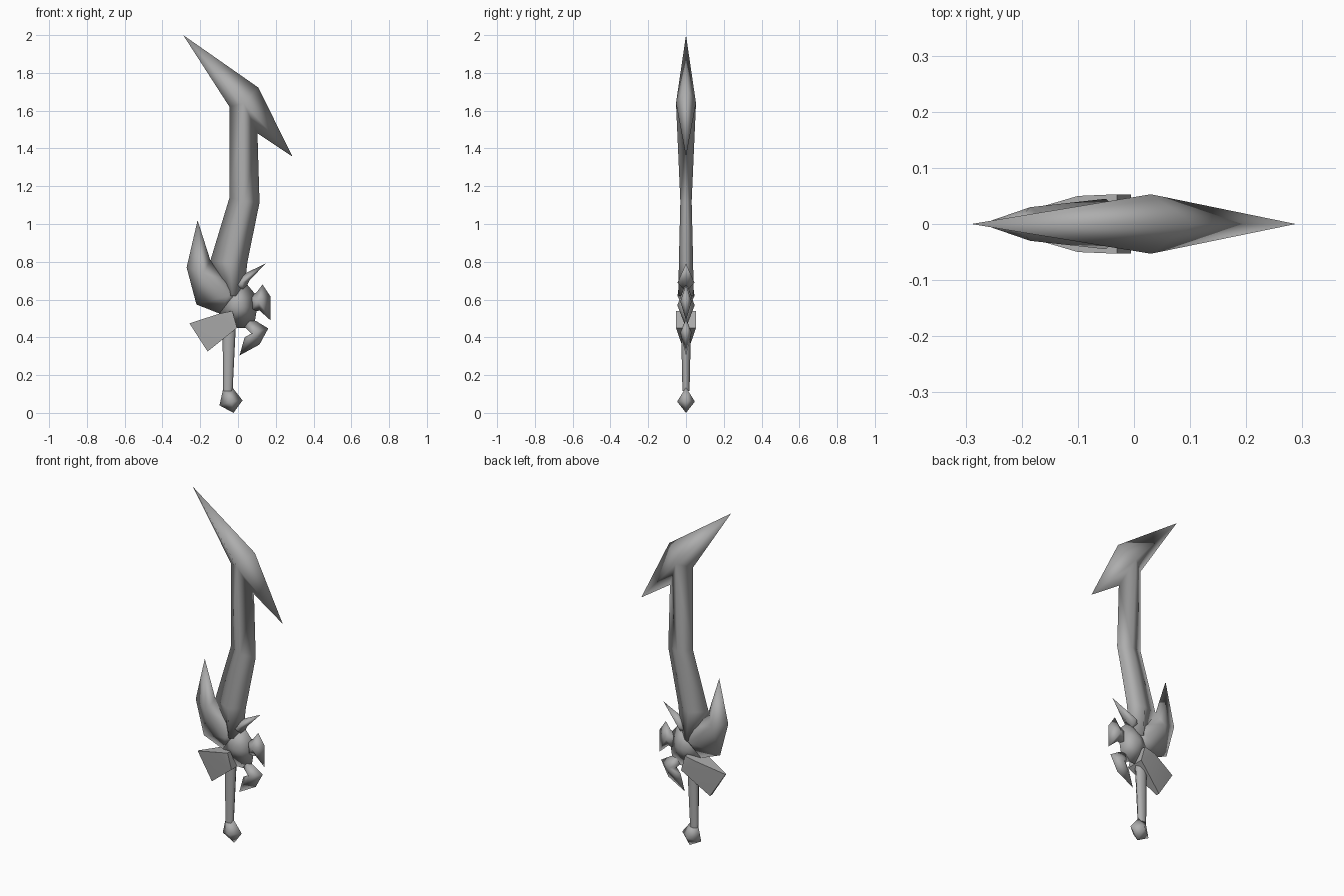
import bpy, bmesh

cube = bpy.data.objects.get("Cube")
if cube:
    bpy.data.objects.remove(cube)

steel = bpy.data.materials.new("grey steel")
steel.use_nodes = True
GREY = (0.42, 0.42, 0.42, 1)
steel.diffuse_color = GREY
steel.node_tree.nodes["Principled BSDF"].inputs["Base Color"].default_value = GREY


def finish(name, bm):
    bmesh.ops.recalc_face_normals(bm, faces=bm.faces)
    for f in bm.faces:
        f.smooth = True
    mesh = bpy.data.meshes.new(name)
    bm.to_mesh(mesh)
    bm.free()
    mesh.materials.append(steel)
    ob = bpy.data.objects.new(name, mesh)
    bpy.context.collection.objects.link(ob)
    return ob


def ridged(name, rim, ridge):
    """Sharp rim (x, z, ridge index) at y = 0, joined to ridge points (x, z, y) on both sides."""
    bm = bmesh.new()
    edge = [bm.verts.new((p[0], 0, p[1])) for p in rim]
    owner = [p[2] if len(p) > 2 else 0 for p in rim]
    for side in (-1, 1):
        top = [bm.verts.new((x, side * y, z)) for x, z, y in ridge]
        for i in range(len(rim)):
            j = (i + 1) % len(rim)
            a, b = owner[i], owner[j]
            bm.faces.new((edge[i], edge[j], top[b]))
            if a != b:
                bm.faces.new((edge[i], top[b], top[a]))
    return finish(name, bm)


# Curved blade with hooked head
ridged("blade",
       [(-.08, .62, 0), (-.146, .807, 1), (-.045, 1.14, 2), (-.045, 1.62, 3),
        (-.29, 2, 3), (.108, 1.722, 3), (.288, 1.357, 3), (.103, 1.48, 3),
        (.114, 1.114, 2), (.05, .8, 1), (.03, .62, 0)],
       [(-.03, .62, .04), (-.04, .79, .038), (.035, 1.12, .03), (.03, 1.64, .053)])

# Guard centre
ridged("guard_core",
       [(-.1, .53), (-.08, .65), (-.03, .69), (.04, .69), (.09, .63),
        (.1, .55), (.09, .49), (.04, .45), (-.03, .45)],
       [(0, .57, .046)])

# Large swept wing beside the blade
ridged("guard_wing",
       [(-.214, 1.02, 1), (-.272, .77, 1), (-.22, .574, 1), (-.098, .526, 0),
        (0, .6, 0), (-.03, .7, 0), (-.146, .807, 1)],
       [(-.05, .62, .045), (-.185, .74, .03)])

# Small spike, side lobe and lower lobe
ridged("guard_spike",
       [(-.03, .66), (.03, .735), (.145, .79), (.06, .7), (.03, .64)],
       [(.02, .69, .045)])
ridged("side_lobe",
       [(.06, .62), (.098, .637), (.13, .68), (.172, .616), (.172, .49),
        (.114, .542), (.06, .53)],
       [(.11, .59, .03)])
ridged("lower_lobe",
       [(.05, .5), (.098, .485), (.16, .447), (.114, .362), (.008, .304),
        (.035, .4), (.07, .42), (.03, .46)],
       [(.09, .425, .03)])

# Wedge plate, thick at the centre and thin at its outer edge
bm = bmesh.new()
for x, z, y in [(-.257, .474, .004), (-.161, .325, .01), (-.1, .525, .05),
                (-.03, .54, .053), (-.005, .45, .053)]:
    for side in (-1, 1):
        bm.verts.new((x, side * y, z))
bmesh.ops.convex_hull(bm, input=bm.verts)
plate = finish("guard_plate", bm)
bpy.context.view_layer.objects.active = plate
plate.select_set(True)
bpy.ops.object.shade_smooth_by_angle(angle=.7)

# Grip
bpy.ops.mesh.primitive_cone_add(vertices=8, radius1=.025, radius2=.036, depth=.37,
                                location=(-.05, 0, .3), rotation=(0, .02, 0))
grip = bpy.context.object
grip.name = "grip"
grip.scale.y = .75
grip.data.materials.append(steel)
bpy.ops.object.shade_smooth_by_angle(angle=1)

# Pommel
ridged("pommel",
       [(-.077, .135), (-.098, .04), (-.024, 0), (.024, .066), (-.03, .135)],
       [(-.035, .06, .047)])
